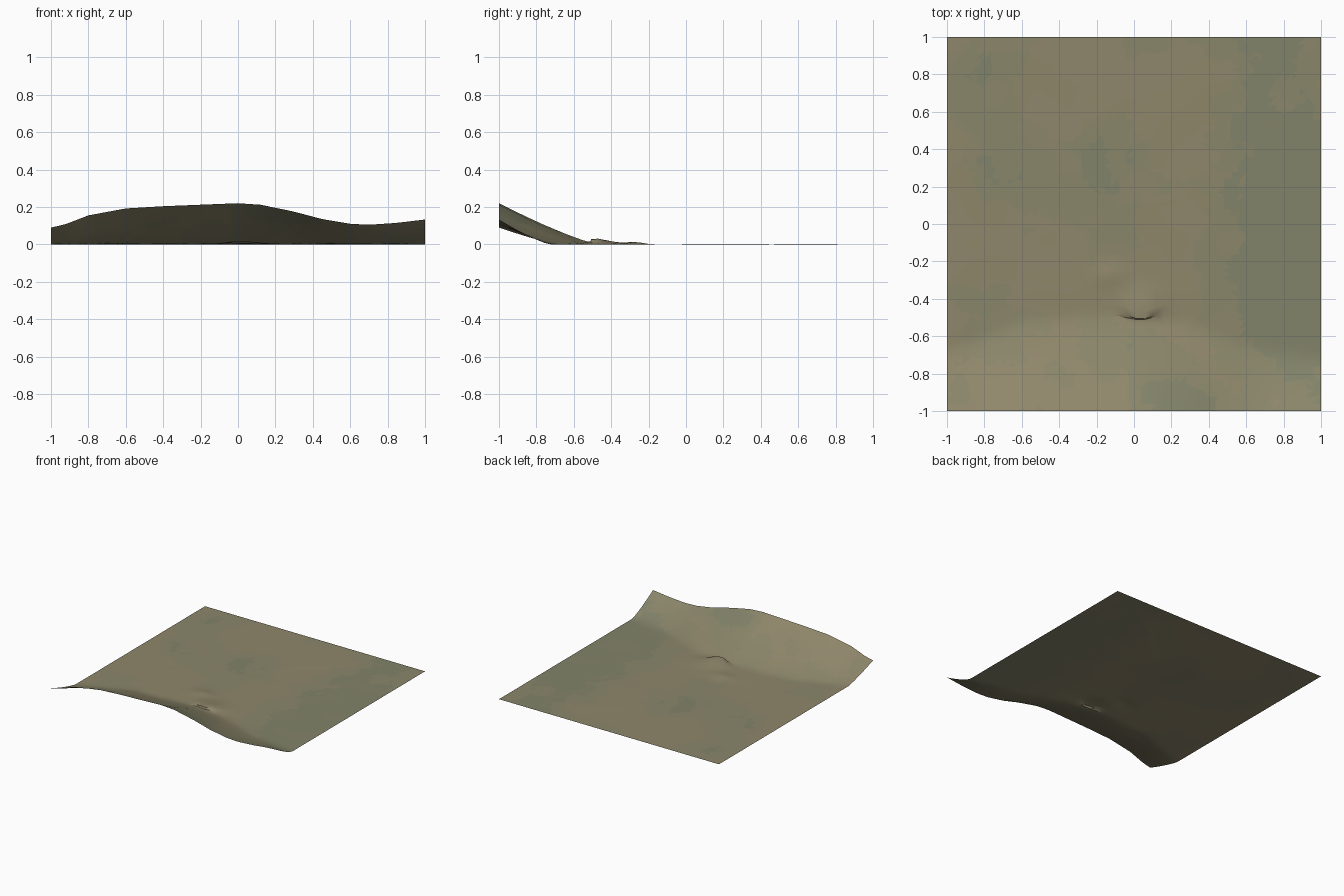
import bpy, math, random
from mathutils import Vector, noise

if "Cube" in bpy.data.objects:
    bpy.data.objects.remove(bpy.data.objects["Cube"])

random.seed(4)
N = 50

# Front edge heights and the line where the bank starts to rise
EDGE = [(-1, .09), (-.93, .105), (-.8, .155), (-.6, .192), (-.4, .204), (-.2, .212),
        (0, .22), (.12, .212), (.3, .175), (.45, .135), (.6, .11), (.7, .105), (.85, .115), (1, .133)]
FOOT = [(-1, -.68), (-.75, -.59), (-.5, -.52), (0, -.47), (.3, -.54), (.6, -.66), (1, -.73)]


def interp(pts, x):
    for (a, p), (b, q) in zip(pts, pts[1:]):
        if x <= b:
            return p + (q - p) * (x - a) / (b - a)
    return pts[-1][1]


def bank(x, y):
    foot = interp(FOOT, x)
    t = max(0.0, (foot - y) / (1 + foot))
    return interp(EDGE, x) * t ** 1.22


def bump(x, y, cx, cy, rx, ry):
    d = ((x - cx) / rx) ** 2 + ((y - cy) / ry) ** 2
    return math.exp(-d)


# Ground sheet, triangulated with slight irregularity
verts, faces = [], []
step = 2 / N
for j in range(N + 1):
    for i in range(N + 1):
        x, y = -1 + i * step, -1 + j * step
        if 0 < i < N and 0 < j < N:
            x += random.uniform(-.2, .2) * step
            y += random.uniform(-.2, .2) * step
        z = bank(x, y)
        # Low overhanging mound, its lip leaning toward the front
        m = bump(x, y, .02, -.42, .11, .065)
        z += .034 * m + .014 * bump(x, y, -.12, -.28, .09, .06)
        z += .008 * bump(x, y, -.58, -.6, .1, .06)
        if m > .05:
            y -= .075 * m
            x += .02 * m
        if 0 < i < N and 0 < j < N:
            z += .002 * max(0, noise.noise(Vector((x * 4, y * 4, 3))))
        verts.append((x, y, z))

for j in range(N):
    for i in range(N):
        a = j * (N + 1) + i
        b, c, d = a + 1, a + N + 2, a + N + 1
        if random.random() < .5:
            faces += [(a, b, c), (a, c, d)]
        else:
            faces += [(a, b, d), (b, c, d)]

mesh = bpy.data.meshes.new("ground")
mesh.from_pydata(verts, [], faces)
ground = bpy.data.objects.new("ground", mesh)
bpy.context.collection.objects.link(ground)

# Earth to moss tints
for name, col in (("dry_earth", (.275, .240, .145, 1)), ("pale_grass", (.255, .238, .145, 1)),
                  ("moss", (.225, .228, .142, 1))):
    mat = bpy.data.materials.new(name)
    mat.diffuse_color = col
    mat.use_nodes = True
    mat.node_tree.nodes["Principled BSDF"].inputs["Base Color"].default_value = mat.diffuse_color
    mesh.materials.append(mat)

# Patchy colour, greener to the right
for p in mesh.polygons:
    c = p.center
    v = .28 * c.x + .8 * noise.noise(Vector((c.x * 2, c.y * 2, 7)))
    v += .3 * noise.noise(Vector((c.x * 7, c.y * 7, 1))) + random.uniform(-.04, .04)
    v += .35 * bump(c.x, c.y, .85, -.1, .3, .6) - .15 * bump(c.x, c.y, 0, -.45, .3, .2)
    p.material_index = 2 if v > .28 else (1 if v > -.08 else 0)

bpy.context.view_layer.objects.active = ground
ground.select_set(True)
bpy.ops.object.shade_smooth_by_angle(angle=math.radians(25))
